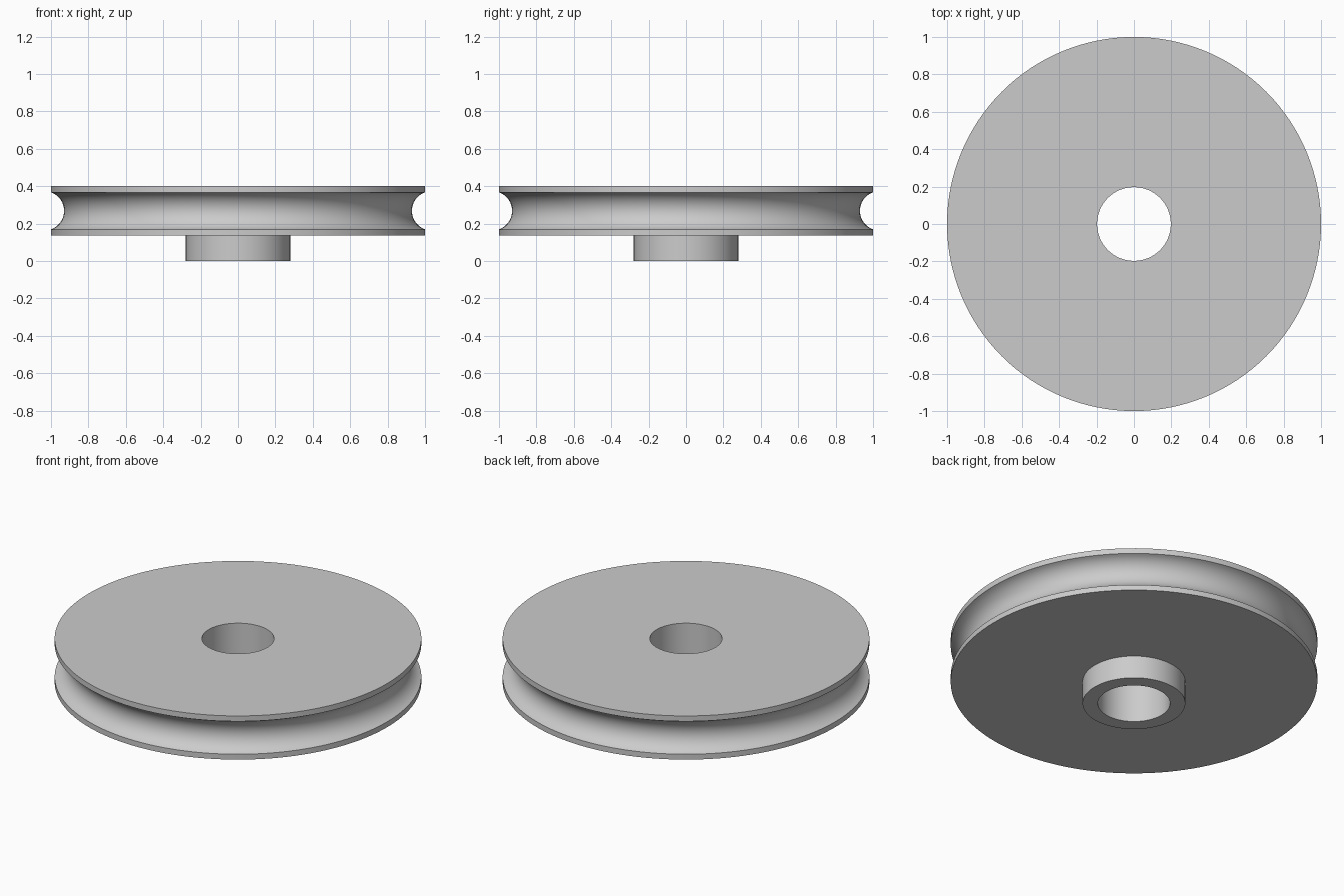
import bpy
import bmesh
from math import asin, cos, sin, pi, radians
from mathutils import Vector

cube = bpy.data.objects.get("Cube")
if cube:
    bpy.data.objects.remove(cube, do_unlink=True)

SEGMENTS = 128
BORE_R, HUB_R, RIM_R = 0.197, 0.28, 1.0
DISC_BOTTOM, DISC_TOP = 0.137, 0.4

# Rope groove: a circular arc cut into the rim
GROOVE_HALF, GROOVE_DEPTH, GROOVE_STEPS = 0.099, 0.07, 20
groove_r = (GROOVE_HALF ** 2 + GROOVE_DEPTH ** 2) / (2 * GROOVE_DEPTH)
groove_x = RIM_R - GROOVE_DEPTH + groove_r
groove_z = (DISC_BOTTOM + DISC_TOP) / 2
half_angle = asin(GROOVE_HALF / groove_r)


def groove_point(i):
    a = half_angle * (2 * i / GROOVE_STEPS - 1)
    return groove_x - groove_r * cos(a), groove_z + groove_r * sin(a)


def lathe(name, profile, material):
    """Revolve a closed (radius, height) profile around the z axis."""
    bm = bmesh.new()
    verts = [bm.verts.new((r, 0, z)) for r, z in profile]
    edges = [bm.edges.new((v, verts[(i + 1) % len(verts)]))
             for i, v in enumerate(verts)]
    bmesh.ops.spin(bm, geom=verts + edges, cent=Vector(), axis=Vector((0, 0, 1)),
                   angle=2 * pi, steps=SEGMENTS, use_merge=True)
    bmesh.ops.remove_doubles(bm, verts=bm.verts, dist=1e-5)
    bmesh.ops.recalc_face_normals(bm, faces=bm.faces)
    mesh = bpy.data.meshes.new(name)
    bm.to_mesh(mesh)
    bm.free()
    mesh.materials.append(material)
    obj = bpy.data.objects.new(name, mesh)
    bpy.context.collection.objects.link(obj)
    bpy.ops.object.select_all(action='DESELECT')
    obj.select_set(True)
    bpy.context.view_layer.objects.active = obj
    bpy.ops.object.shade_smooth_by_angle(angle=radians(30))
    return obj


# Plain grey
grey = bpy.data.materials.new("plain_grey")
colour = (0.6, 0.6, 0.6, 1)
grey.use_nodes = True
grey.diffuse_color = colour
grey.node_tree.nodes["Principled BSDF"].inputs["Base Color"].default_value = colour

# Grooved wheel with its lower hub and through bore, as one solid
profile = [(BORE_R, 0), (HUB_R, 0), (HUB_R, DISC_BOTTOM), (RIM_R, DISC_BOTTOM)]
profile += [groove_point(i) for i in range(GROOVE_STEPS + 1)]
profile += [(RIM_R, DISC_TOP), (BORE_R, DISC_TOP)]
lathe("pulley_wheel", profile, grey)
